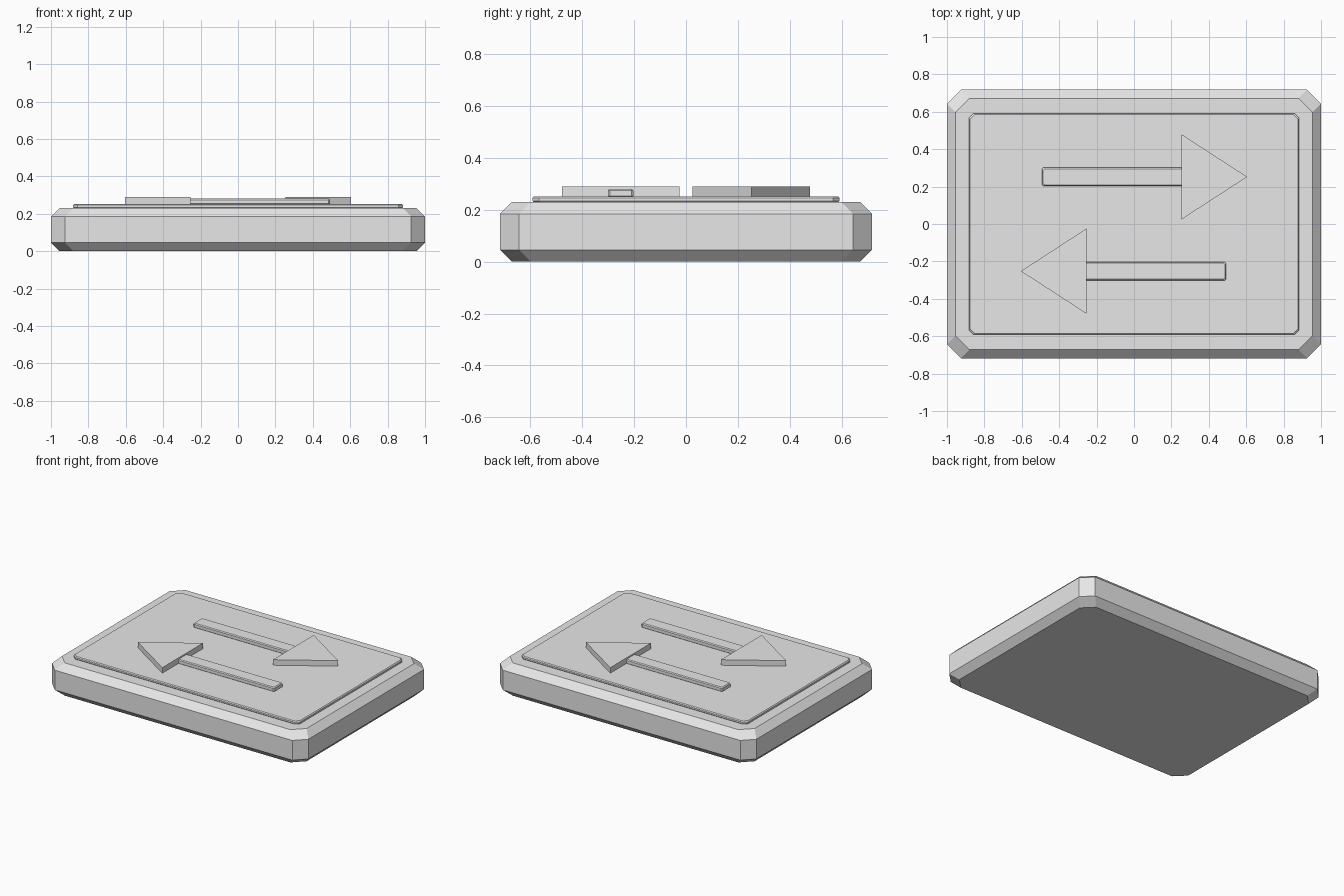
import bpy
import bmesh

cube = bpy.data.objects.get("Cube")
if cube:
    bpy.data.objects.remove(cube, do_unlink=True)

grey = bpy.data.materials.new("plain_grey")
grey.use_nodes = True
grey.diffuse_color = (0.8, 0.8, 0.8, 1)
grey.node_tree.nodes["Principled BSDF"].inputs["Base Color"].default_value = grey.diffuse_color


def loft(name, rings):
    """Flat-shaded solid through stacked (outline, z) rings."""
    bm = bmesh.new()
    loops = [[bm.verts.new((x, y, z)) for x, y in outline] for outline, z in rings]
    n = len(loops[0])
    for low, high in zip(loops, loops[1:]):
        for i in range(n):
            j = (i + 1) % n
            bm.faces.new((low[i], low[j], high[j], high[i]))
    bm.faces.new(loops[0][::-1])
    bm.faces.new(loops[-1])
    bmesh.ops.recalc_face_normals(bm, faces=bm.faces)
    mesh = bpy.data.meshes.new(name)
    bm.to_mesh(mesh)
    bm.free()
    mesh.materials.append(grey)
    obj = bpy.data.objects.new(name, mesh)
    bpy.context.collection.objects.link(obj)
    return obj


def octagon(cx, cy, hx, hy, cut):
    """Rectangle outline with cut corners, counter-clockwise."""
    a, b = hx - cut, hy - cut
    pts = [(hx, -b), (hx, b), (a, hy), (-a, hy), (-hx, b), (-hx, -b), (-a, -hy), (a, -hy)]
    return [(cx + x, cy + y) for x, y in pts]


def slab(name, cx, cy, hx, hy, z0, z1, cut, lip):
    """Slab with cut corners and chamfered top and bottom rims."""
    wide = octagon(cx, cy, hx, hy, cut)
    narrow = octagon(cx, cy, hx - lip, hy - lip, cut)
    loft(name, [(narrow, z0), (wide, z0 + lip), (wide, z1 - lip), (narrow, z1)])


# Base block and raised panel
slab("base", 0, 0, 1.0, 0.718, 0, 0.231, 0.074, 0.046)
slab("panel", 0, 0, 0.883, 0.592, 0.229, 0.252, 0.025, 0.006)

# Two opposing arrows
for side, label in ((1, "back"), (-1, "front")):
    y = side * 0.252
    slab(label + "_arrow_shaft", side * -0.1, y, 0.393, 0.049, 0.248, 0.281, 0.008, 0.006)
    head = [(side * 0.255, y - side * 0.227), (side * 0.605, y), (side * 0.255, y + side * 0.227)]
    loft(label + "_arrow_head", [(head, 0.252), (head, 0.291)])
